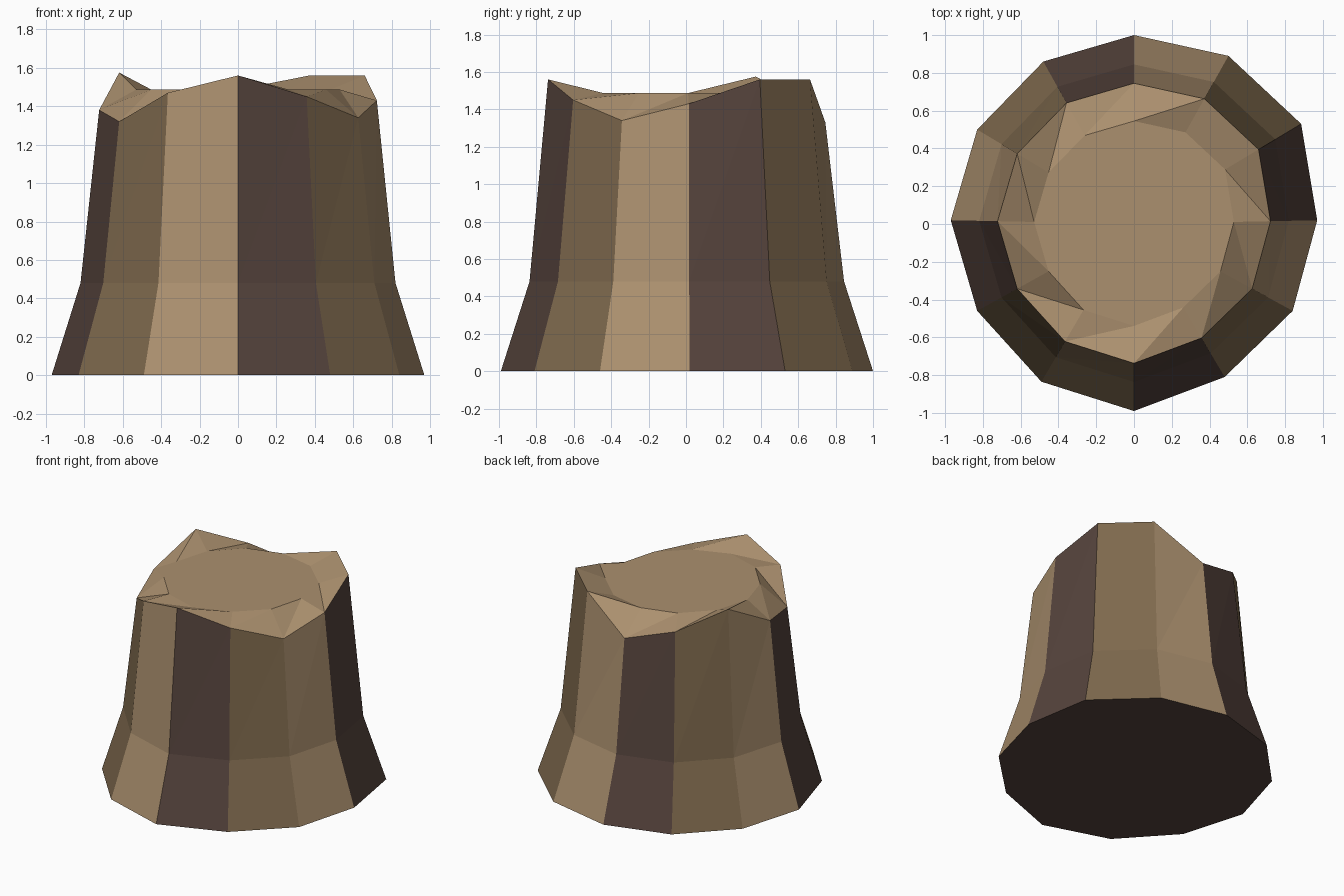
import bpy, bmesh

if "Cube" in bpy.data.objects:
    bpy.data.objects.remove(bpy.data.objects["Cube"])

# Root outline (counter-clockwise) and the uneven height of the broken rim
OUTLINE = [(.97, .02), (.885, .53), (.5, .89), (0, 1), (-.48, .86), (-.83, .5),
           (-.97, .02), (-.83, -.46), (-.49, -.835), (0, -.99), (.48, -.81), (.84, -.46)]
RIM_Z = [1.43, 1.56, 1.56, 1.33, 1.435, 1.575, 1.38, 1.32, 1.47, 1.56, 1.45, 1.34]
N = len(OUTLINE)


def material(name, rgb):
    m = bpy.data.materials.new(name)
    m.diffuse_color = (*rgb, 1)
    m.use_nodes = True
    m.node_tree.nodes["Principled BSDF"].inputs["Base Color"].default_value = m.diffuse_color
    return m


DARK, BROWN, TAN = 0, 1, 2
mats = [material("dark bark", (.092, .057, .046)),
        material("brown bark", (.21, .142, .075)),
        material("tan wood", (.41, .28, .158))]

bm = bmesh.new()


def ring(scale, heights):
    return [bm.verts.new((x * scale, y * scale, z)) for (x, y), z in zip(OUTLINE, heights)]


def face(verts, mat):
    bm.faces.new(verts).material_index = mat


def band(a, b, mat_rule):
    # triangulated strip between two rings
    for i in range(N):
        j = (i + 1) % N
        face((a[i], a[j], b[j]), mat_rule(i))
        face((a[i], b[j], b[i]), mat_rule(i))


foot = ring(1, [0] * N)
waist = ring(.845, [.48] * N)
rim = ring(.745, RIM_Z)
core = ring(.545, [1.487] * N)

# Bark: three colours repeat around the trunk
band(foot, waist, lambda i: i % 3)
band(waist, rim, lambda i: i % 3)
# Splintered cut edge, flat cut and underside
band(rim, core, lambda i: TAN)
face(core, TAN)
face(foot[::-1], DARK)

mesh = bpy.data.meshes.new("tree_stump")
bm.to_mesh(mesh)
bm.free()
for m in mats:
    mesh.materials.append(m)
stump = bpy.data.objects.new("tree_stump", mesh)
bpy.context.collection.objects.link(stump)
